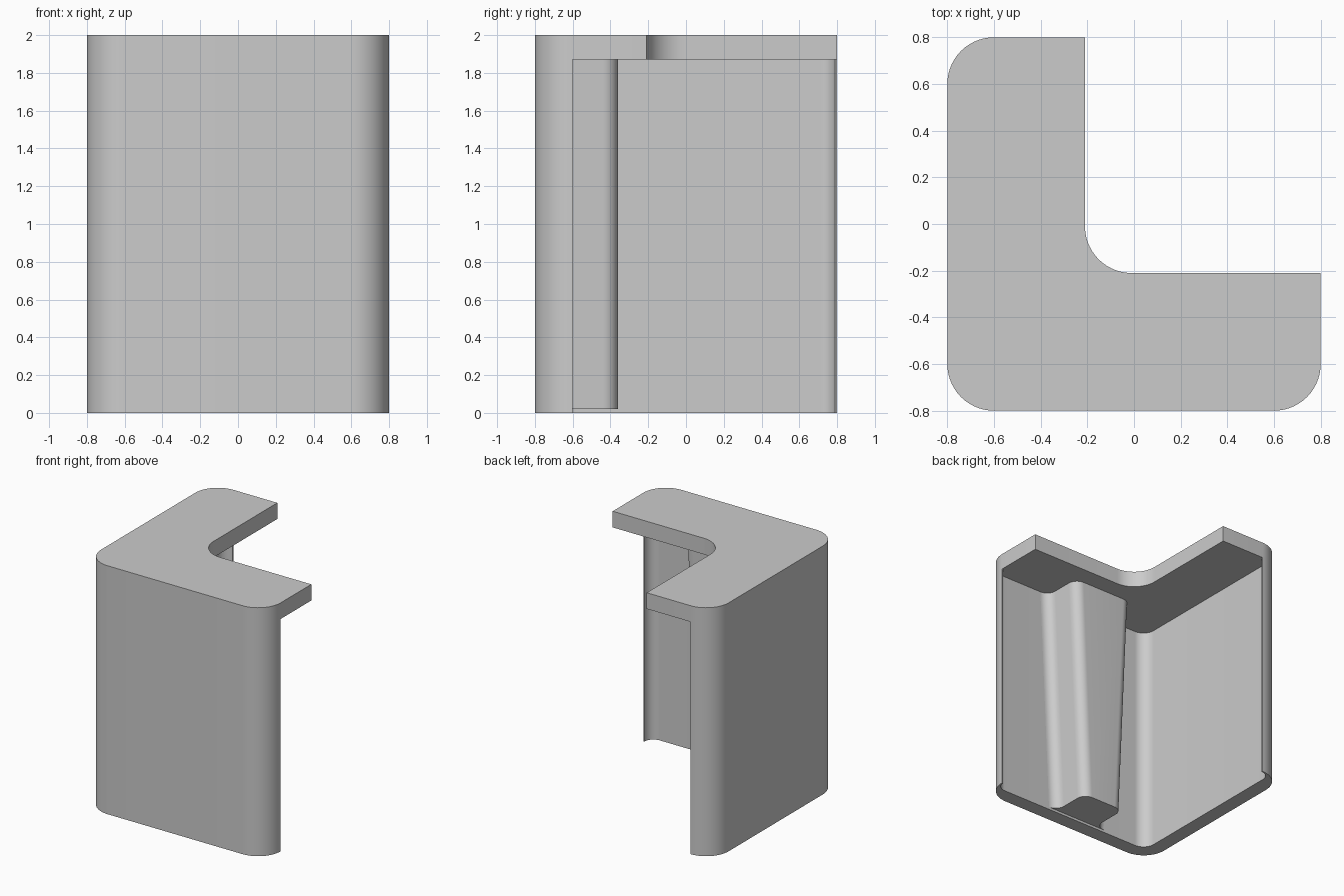
import bpy, bmesh, math

if "Cube" in bpy.data.objects:
    bpy.data.objects.remove(bpy.data.objects["Cube"])

grey = bpy.data.materials.new("plain grey")
grey.diffuse_color = (0.6, 0.6, 0.6, 1)
grey.use_nodes = True
grey.node_tree.nodes["Principled BSDF"].inputs["Base Color"].default_value = grey.diffuse_color

WALL_TOP = 1.87   # underside of the top plate


def arc(cx, cy, r, a0, a1, n=14):
    """Points of an arc, angles in degrees."""
    pts = []
    for i in range(n + 1):
        a = math.radians(a0 + (a1 - a0) * i / n)
        pts.append((cx + r * math.cos(a), cy + r * math.sin(a)))
    return pts


def loft(name, low, high, z0, z1):
    """Closed solid between two matching outlines."""
    bm = bmesh.new()
    a = [bm.verts.new((x, y, z0)) for x, y in low]
    b = [bm.verts.new((x, y, z1)) for x, y in high]
    n = len(a)
    caps = [bm.faces.new(a[::-1]), bm.faces.new(b)]
    for i in range(n):
        j = (i + 1) % n
        bm.faces.new((a[i], a[j], b[j], b[i]))
    bmesh.ops.recalc_face_normals(bm, faces=bm.faces)
    bmesh.ops.triangulate(bm, faces=caps)
    mesh = bpy.data.meshes.new(name)
    bm.to_mesh(mesh)
    bm.free()
    mesh.materials.append(grey)
    ob = bpy.data.objects.new(name, mesh)
    bpy.context.collection.objects.link(ob)
    bpy.ops.object.select_all(action='DESELECT')
    ob.select_set(True)
    bpy.context.view_layer.objects.active = ob
    bpy.ops.object.shade_smooth_by_angle(angle=math.radians(30))
    return ob


# Outer contour shared by the plate and the wall
outer = (arc(0.6, -0.6, 0.2, 0, -90)
         + arc(-0.6, -0.6, 0.2, 270, 180)
         + arc(-0.6, 0.6, 0.2, 180, 90))

# L-shaped top plate with a rounded inner corner
plate = outer + [(-0.21, 0.8)] + arc(-0.01, -0.01, 0.2, 180, 270) + [(0.8, -0.21)]
loft("top_plate", plate, plate, WALL_TOP, 2.0)

# Corner wall, thinning to narrow lips at both curled ends
wall = (outer
        + arc(-0.6, 0.71, 0.08, 90, 180)
        + arc(-0.58, -0.58, 0.1, 180, 270)
        + arc(0.71, -0.6, 0.08, -90, 0))
loft("corner_wall", wall, wall, 0.0, WALL_TOP)


# Tapered rib inside the front wall, filleted at root and crest
def rib_outline(half, r=0.08, root=-0.68, crest=-0.36):
    side = (arc(half + r, root + r, r, 270, 180)
            + arc(half - r, crest - r, r, 0, 90))
    side = [(half + r, root - 0.03)] + side
    return side + [(-x, y) for x, y in reversed(side)]


loft("tapered_rib", rib_outline(0.19), rib_outline(0.275), 0.02, WALL_TOP)
